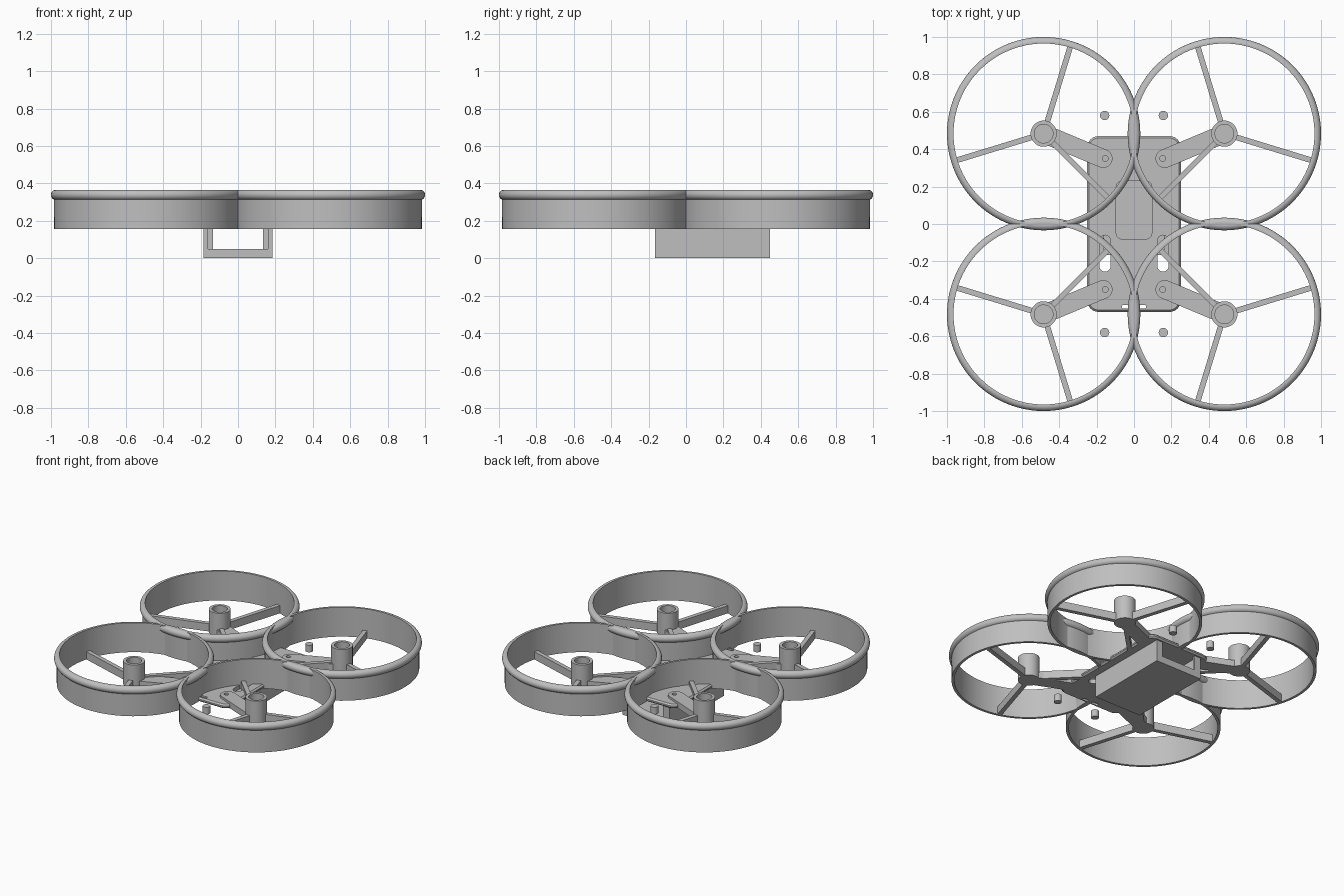
import bpy, bmesh
from math import sin, cos, pi, radians, atan2, hypot
from mathutils import Matrix, Vector

if "Cube" in bpy.data.objects:
    bpy.data.objects.remove(bpy.data.objects["Cube"], do_unlink=True)

grey = bpy.data.materials.new("plain_grey")
grey.use_nodes = True
grey.diffuse_color = (0.52, 0.52, 0.52, 1)
grey.node_tree.nodes["Principled BSDF"].inputs["Base Color"].default_value = grey.diffuse_color

BASE = 0.155      # underside of the frame
CENTRE = 0.483    # offset of each duct axis


def finish(name, bm):
    bmesh.ops.remove_doubles(bm, verts=bm.verts, dist=1e-5)
    bmesh.ops.recalc_face_normals(bm, faces=bm.faces)
    mesh = bpy.data.meshes.new(name)
    bm.to_mesh(mesh)
    bm.free()
    mesh.materials.append(grey)
    ob = bpy.data.objects.new(name, mesh)
    bpy.context.collection.objects.link(ob)
    return ob


def smooth(ob):
    bpy.ops.object.select_all(action='DESELECT')
    ob.select_set(True)
    bpy.context.view_layer.objects.active = ob
    bpy.ops.object.shade_smooth_by_angle(angle=radians(30))
    return ob


def lathe(name, profile, x, y, steps, closed=False):
    """Turn a (radius, z) profile about a vertical axis at x, y."""
    bm = bmesh.new()
    vs = [bm.verts.new((r, 0, z)) for r, z in profile]
    for a, b in zip(vs, vs[1:] + vs[:1] if closed else vs[1:]):
        bm.edges.new((a, b))
    bmesh.ops.spin(bm, geom=bm.verts[:] + bm.edges[:], axis=(0, 0, 1),
                   cent=(0, 0, 0), angle=2 * pi, steps=steps)
    bmesh.ops.translate(bm, verts=bm.verts, vec=(x, y, 0))
    return smooth(finish(name, bm))


def prism(name, outline, z0, z1):
    bm = bmesh.new()
    face = bm.faces.new([bm.verts.new((x, y, z0)) for x, y in outline])
    top = bmesh.ops.extrude_face_region(bm, geom=[face])["geom"]
    bmesh.ops.translate(bm, vec=(0, 0, z1 - z0),
                        verts=[v for v in top if isinstance(v, bmesh.types.BMVert)])
    return finish(name, bm)


def box(name, x0, x1, y0, y1, z0, z1):
    return prism(name, [(x0, y0), (x1, y0), (x1, y1), (x0, y1)], z0, z1)


def rounded(x0, x1, y0, y1, r, n=8):
    """Outline of a rectangle with round corners."""
    corners = [(x1 - r, y1 - r), (x0 + r, y1 - r), (x0 + r, y0 + r), (x1 - r, y0 + r)]
    return [(cx + r * cos((k + i / n) * pi / 2), cy + r * sin((k + i / n) * pi / 2))
            for k, (cx, cy) in enumerate(corners) for i in range(n + 1)]


def capsule(ax, ay, bx, by, r, n=14):
    """Outline of a bar with round ends from a to b."""
    t = atan2(by - ay, bx - ax)
    ends = [(bx, by, t - pi / 2), (ax, ay, t + pi / 2)]
    return [(x + r * cos(s + pi * i / n), y + r * sin(s + pi * i / n))
            for x, y, s in ends for i in range(n + 1)]


def cut(ob, cutters):
    """Subtract the cutters, bake the result and drop the cutters."""
    for c in cutters:
        c.hide_render = True
        mod = ob.modifiers.new("cut", 'BOOLEAN')
        mod.operation, mod.solver, mod.object = 'DIFFERENCE', 'EXACT', c
    bpy.context.view_layer.update()
    baked = bpy.data.meshes.new_from_object(ob.evaluated_get(bpy.context.evaluated_depsgraph_get()))
    ob.modifiers.clear()
    ob.data = baked
    for c in cutters:
        bpy.data.objects.remove(c, do_unlink=True)


# Duct section: thin wall under a round lip
lip = [(0.4895 + 0.0275 * cos(a), 0.338 + 0.0275 * sin(a))
       for a in [radians(-67 + 173 * i / 14) for i in range(15)]]
duct_profile = [(0.482, BASE), (0.5, BASE)] + lip
# Motor mount: cup with a blind socket
hub_profile = [(0, BASE), (0.07, BASE), (0.07, 0.32), (0.05, 0.32), (0.05, 0.2), (0, 0.2)]

for sx, sy in ((1, 1), (-1, 1), (1, -1), (-1, -1)):
    side = ("back_" if sy > 0 else "front_") + ("left_" if sx > 0 else "right_")
    cx, cy = sx * CENTRE, sy * CENTRE
    lathe(side + "duct", duct_profile, cx, cy, 96, closed=True)
    lathe(side + "motor_mount", hub_profile, cx, cy, 40)

    # Three spokes from the mount to the duct wall
    for i, deg in enumerate((107, 225, 343)):
        a = radians(deg)
        d, n = Vector((cos(a), sin(a))), Vector((-sin(a), cos(a))) * 0.015
        pts = [d * 0.06 - n, d * 0.488 - n, d * 0.488 + n, d * 0.06 + n]
        prism(side + "spoke_" + str(i + 1),
              [(sx * (CENTRE + p.x), sy * (CENTRE + p.y)) for p in pts], BASE, 0.21)

    # Arm to the body, with a screw hole in its tip
    tx, ty = sx * 0.165, sy * 0.35
    arm = prism(side + "arm", capsule(cx, cy, tx, ty, 0.05), BASE, 0.2)
    hole = prism("hole_cutter", capsule(tx - sx * 0.012, ty, tx - sx * 0.011, ty, 0.015), 0.186, 0.3)
    cut(arm, [hole])
    smooth(arm)

    # Loose stand-off pin
    lathe(side + "pin", [(0, BASE), (0.025, BASE), (0.025, 0.205), (0, 0.205)],
          sx * 0.157, sy * 0.58, 20)

# Body plate with its openings
plate = prism("body_plate", rounded(-0.25, 0.25, -0.47, 0.47, 0.06), BASE, 0.185)
bevel = plate.modifiers.new("edge", 'BEVEL')
bevel.width, bevel.segments, bevel.limit_method = 0.01, 1, 'ANGLE'
bevel.angle_limit = radians(60)
openings = [prism("window_cutter", rounded(-0.095, 0.095, -0.08, 0.23, 0.03), 0.1, 0.3),
            prism("slit_cutter", rounded(-0.065, 0.065, -0.452, -0.432, 0.008), 0.1, 0.3)]
for s in (1, -1):
    openings.append(prism("slot_cutter", capsule(s * 0.155, -0.225, s * 0.155, -0.09, 0.03), 0.1, 0.3))
cut(plate, openings)
smooth(plate)

# Battery tray, open at both ends, with a stop at the back
box("tray_floor", -0.185, 0.185, -0.165, 0.45, 0, 0.05)
for s, side in ((1, "left_"), (-1, "right_")):
    box(side + "tray_wall", s * 0.16, s * 0.185, -0.165, 0.45, 0.05, BASE)
    box(side + "tray_stop", s * 0.135, s * 0.16, 0.435, 0.45, 0.05, BASE)
